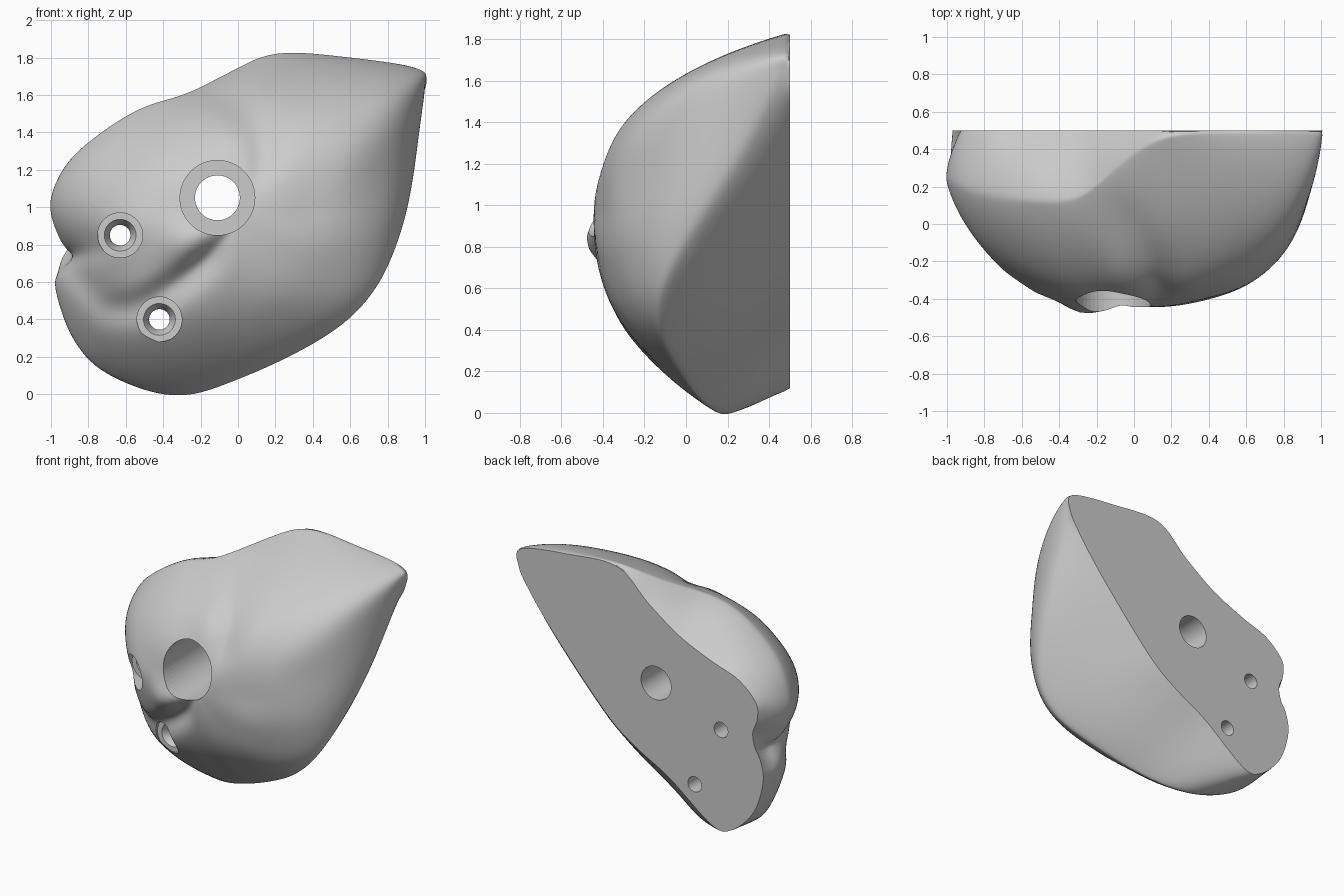
import bpy, bmesh, math
from mathutils import Vector, noise

if "Cube" in bpy.data.objects:
    bpy.data.objects.remove(bpy.data.objects["Cube"])

# Widest contour of the boulder: x, z, y
RIM = [(1.0, 1.65, .45), (.97, 1.74, .48), (.6, 1.80, .48), (.2, 1.825, .47), (-.05, 1.72, .35),
       (-.28, 1.605, .15), (-.55, 1.52, .13), (-.86, 1.3, .18), (-.98, 1.12, .24), (-1.005, .97, .25),
       (-.94, .8, .27), (-.88, .735, .32), (-.96, .65, .36), (-.975, .55, .36), (-.88, .29, .3),
       (-.7, .105, .23), (-.33, -.018, .19), (0, .075, .06), (.35, .235, -.04), (.6, .40, -.12),
       (.765, .6, -.1), (.87, .85, .03), (.93, 1.1, .18), (.97, 1.4, .34)]
# Flat mounting face contour: x, z
BACK = [(.99, 1.6), (.97, 1.735), (.6, 1.795), (.2, 1.81), (-.05, 1.61), (-.30, 1.44), (-.55, 1.33),
        (-.77, 1.25), (-.91, 1.12), (-.92, 1.0), (-.885, .9), (-.9, .8), (-.95, .7), (-.966, .55),
        (-.89, .32), (-.72, .15), (-.56, .14), (-.22, .39), (.03, .53), (.22, .66), (.4, .84),
        (.58, 1.04), (.75, 1.24), (.9, 1.44)]
GROOVES = [([(-.25, 1.66), (0, 1.56), (.12, 1.42), (.15, 1.25)], .05, .07),
           ([(-.92, .68), (-.8, .57), (-.7, .46), (-.54, .46), (-.34, .58), (-.14, .74)], .07, .07)]
BUMPS = [(-.27, .82, .07, .11), (-.62, .86, .03, .17), (-.05, 1.4, .03, .12)]
CX, CZ, FRONT, SUB = 0, .92, -.445, 7


def smooth_loop(pts):
    """Closed Catmull-Rom curve through the points."""
    out, n = [], len(pts)
    for i in range(n):
        a, b, c, d = (Vector(pts[(i + k) % n]) for k in (-1, 0, 1, 2))
        for j in range(SUB):
            t = j / SUB
            out.append(.5 * (2 * b + (c - a) * t + (2 * a - 5 * b + 4 * c - d) * t * t
                             + (3 * b - a - 3 * c + d) * t ** 3))
    return out


def mean_radius(pts):
    return sum(math.hypot(p.x - CX, p.y - CZ) for p in pts) / len(pts)


def relax(pts, times):
    """Round off the corners of a closed contour, keeping its size."""
    size = mean_radius(pts)
    for _ in range(times):
        pts = [.5 * p + .25 * (pts[i - 1] + pts[(i + 1) % len(pts)]) for i, p in enumerate(pts)]
    f = size / mean_radius(pts)
    return [Vector((CX + (p.x - CX) * f, CZ + (p.y - CZ) * f, p.z)) for p in pts]


def seg_dist(p, a, b):
    ab = b - a
    return (p - a - ab * max(0, min(1, (p - a).dot(ab) / ab.dot(ab)))).length


def relief(x, z):
    p, y = Vector((x, z)), 0
    for line, depth, width in GROOVES:
        pts = [Vector(q) for q in line]
        d = min(seg_dist(p, a, b) for a, b in zip(pts, pts[1:]))
        y += depth * math.exp(-(d / width) ** 2)
    for bx, bz, h, w in BUMPS:
        y -= h * math.exp(-((x - bx) ** 2 + (z - bz) ** 2) / w ** 2)
    return y + .012 * noise.noise(Vector((x * 4, 0, z * 4)))


def dome(r, s):
    dx, dz = r.x - CX, r.y - CZ
    x, z = CX + s * dx, CZ + s * dz
    side = dx / math.hypot(dx, dz)
    k = 1 - (.42 * side if side > 0 else -.3 * side)
    y = r.z + (FRONT - r.z) * max(0, 1 - s ** 2.5) ** k
    return Vector((x, y + relief(x, z) * (1 - s ** 8), z))


# Boulder body: rings from the mounting face to the rim, then over the front
rim = smooth_loop(RIM)
back = smooth_loop([(x, z, .5) for x, z in BACK])
for r in rim:
    r.z = min(r.z, .485)
rings = []
for i in range(9):
    t = i / 9
    ring = []
    for b, r in zip(back, rim):
        bulge = .4 + .35 * max(0, min(1, (-.1 - r.x) * 4)) * max(0, min(1, (r.y - .2) * 4))
        p = b.lerp(r, t + bulge * t * (1 - t))
        ring.append(Vector((p.x, .5 + (r.z - .5) * t, p.y)))
    rings.append(ring)
contour = rim
for i in range(31):
    s = math.cos(i / 31 * math.pi / 2) ** .9
    rings.append([dome(r, s) for r in contour])
    contour = relax(contour, 3 + i // 2)

bm = bmesh.new()
vr = [[bm.verts.new(p) for p in ring] for ring in rings]
n = len(rim)
for a, b in zip(vr, vr[1:]):
    for i in range(n):
        j = (i + 1) % n
        bm.faces.new((a[i], a[j], b[j], b[i]))
tip = bm.verts.new((CX, FRONT + relief(CX, CZ), CZ))
for i in range(n):
    bm.faces.new((vr[-1][i], vr[-1][(i + 1) % n], tip))
bm.faces.new(vr[0])
for _ in range(6):
    bmesh.ops.smooth_vert(bm, verts=[v for ring in vr[2:] for v in ring], factor=.5,
                          use_axis_x=True, use_axis_y=True, use_axis_z=True)
bmesh.ops.recalc_face_normals(bm, faces=bm.faces)
me = bpy.data.meshes.new("climbing_hold")
bm.to_mesh(me)
bm.free()
hold = bpy.data.objects.new("climbing_hold", me)
bpy.context.collection.objects.link(hold)


def cut_hole(name, x, z, profile):
    """Cut a lathed bolt hole; profile is (radius, y) from front to back."""
    bm = bmesh.new()
    seg = 48
    loops = [[bm.verts.new((x + r * math.cos(k * math.tau / seg), y,
                            z + r * math.sin(k * math.tau / seg))) for k in range(seg)]
             for r, y in profile]
    for a, b in zip(loops, loops[1:]):
        for i in range(seg):
            j = (i + 1) % seg
            bm.faces.new((a[i], a[j], b[j], b[i]))
    bm.faces.new(loops[0])
    bm.faces.new(loops[-1])
    bmesh.ops.recalc_face_normals(bm, faces=bm.faces)
    m = bpy.data.meshes.new(name)
    bm.to_mesh(m)
    bm.free()
    cutter = bpy.data.objects.new(name, m)
    cutter.hide_render = True
    bpy.context.collection.objects.link(cutter)
    mod = hold.modifiers.new(name, 'BOOLEAN')
    mod.operation, mod.solver, mod.object = 'DIFFERENCE', 'EXACT', cutter
    bpy.context.view_layer.objects.active = hold
    bpy.ops.object.modifier_apply(modifier=name)
    bpy.data.objects.remove(cutter)


# Bolt hole and two screw holes
cut_hole("bolt_hole", -.11, 1.05, [(.2, -.8), (.2, .1), (.12, .1), (.12, .7)])
for name, x, z, y in (("upper_screw", -.63, .85, -.14), ("lower_screw", -.42, .40, -.15)):
    cut_hole(name, x, z, [(.12, -.8), (.12, y), (.085, y), (.055, y + .05), (.055, .7)])

hold.select_set(True)
bpy.context.view_layer.objects.active = hold
bpy.ops.object.shade_smooth_by_angle(angle=math.radians(35))
